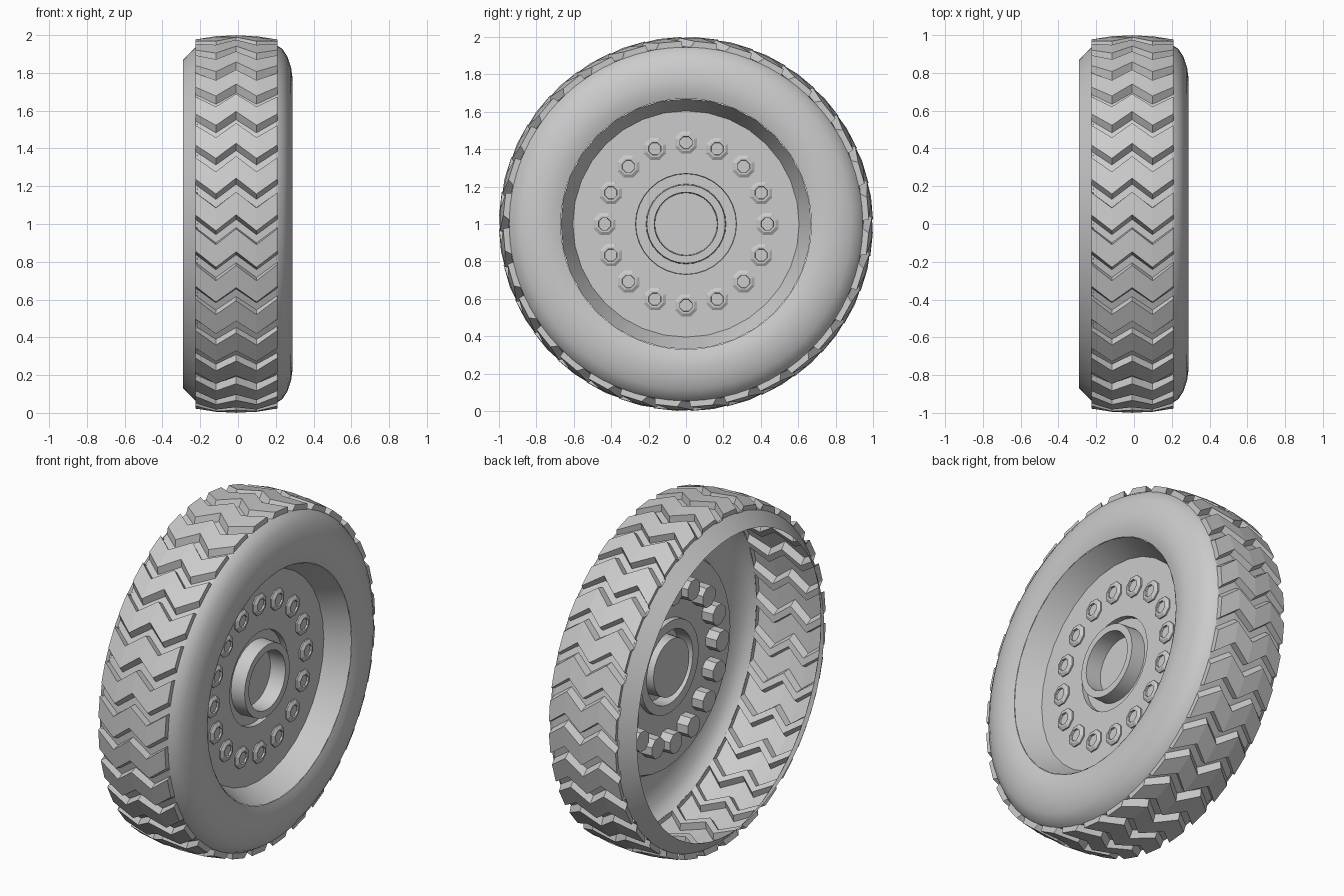
import bpy, bmesh, math

if "Cube" in bpy.data.objects:
    bpy.data.objects.remove(bpy.data.objects["Cube"])

AXLE_Z = 1.0


def finish(name, bm, smooth=None):
    bmesh.ops.remove_doubles(bm, verts=bm.verts, dist=0.0005)
    bmesh.ops.recalc_face_normals(bm, faces=bm.faces)
    me = bpy.data.meshes.new(name)
    bm.to_mesh(me)
    bm.free()
    ob = bpy.data.objects.new(name, me)
    bpy.context.collection.objects.link(ob)
    if smooth:
        bpy.ops.object.select_all(action='DESELECT')
        ob.select_set(True)
        bpy.context.view_layer.objects.active = ob
        bpy.ops.object.shade_smooth_by_angle(angle=math.radians(smooth))
    return ob


def grid_faces(bm, rows):
    # joins neighbouring closed-loop rows of vertices with quads
    n = len(rows)
    for i in range(n):
        a, b = rows[i], rows[(i + 1) % n]
        for j in range(len(a) - 1):
            bm.faces.new((a[j], a[j + 1], b[j + 1], b[j]))


def lathe(bm, profile, segs, cy=0.0, cz=AXLE_Z, phase=0.0):
    # revolves (x, radius) points about an axis parallel to x
    rows = []
    for i in range(segs):
        a = phase + 2 * math.pi * i / segs
        rows.append([bm.verts.new((x, cy - r * math.sin(a), cz + r * math.cos(a)))
                     for x, r in profile])
    grid_faces(bm, rows)


def lathe_object(name, profile, segs, smooth=30):
    bm = bmesh.new()
    lathe(bm, profile, segs)
    return finish(name, bm, smooth)


# tread: zigzag blocks separated by wide grooves
BLOCKS = 32
pitch = 2 * math.pi / BLOCKS
# x, block radius, groove radius, 1 where the zigzag dips
columns = [(-0.215, 0.945, 0.945, 0), (-0.225, 0.978, 0.946, 0), (-0.117, 0.995, 0.955, 1),
           (-0.01, 1.0, 0.958, 0), (0.098, 0.995, 0.955, 1), (0.208, 0.978, 0.946, 0),
           (0.206, 0.945, 0.945, 0)]
bm = bmesh.new()
rows = []
for i in range(BLOCKS):
    for t, high in ((-0.25, True), (-0.13, False), (0.1, False), (0.13, True)):
        row = []
        for x, top, groove, dip in columns:
            a = (i + t) * pitch + 0.085 * dip
            r = top if high else groove
            row.append(bm.verts.new((x, -r * math.sin(a), AXLE_Z + r * math.cos(a))))
        rows.append(row)
grid_faces(bm, rows)
finish("tread", bm)

# outer sidewall, rounded down to the rim lip
lathe_object("outer_sidewall", [(0.204, 0.947), (0.235, 0.927), (0.262, 0.885), (0.281, 0.83),
                                (0.289, 0.77), (0.285, 0.715), (0.27, 0.67)], 64, 40)

# inner shoulder around the open back
lathe_object("inner_shoulder", [(-0.215, 0.947), (-0.29, 0.87)], 64)

# dished rim with flat disc
lathe_object("rim", [(0.27, 0.67), (0.135, 0.605), (0.135, 0.27)], 32)

# hub: upright collar in a shallow recess, with a deep cup inside
lathe_object("hub", [(0.135, 0.27), (0.105, 0.268), (0.105, 0.214), (0.19, 0.21),
                     (0.19, 0.17), (0.095, 0.166), (0.095, 0)], 32)

# ring of wheel nuts passing through the disc
bm = bmesh.new()
for i in range(16):
    a = 2 * math.pi * i / 16
    lathe(bm, [(0.065, 0), (0.065, 0.062), (0.143, 0.064), (0.153, 0.047),
               (0.153, 0.036), (0.143, 0.034), (0.143, 0)], 8,
          0.435 * math.sin(a), AXLE_Z + 0.435 * math.cos(a), math.pi / 8)
finish("wheel_nuts", bm)
